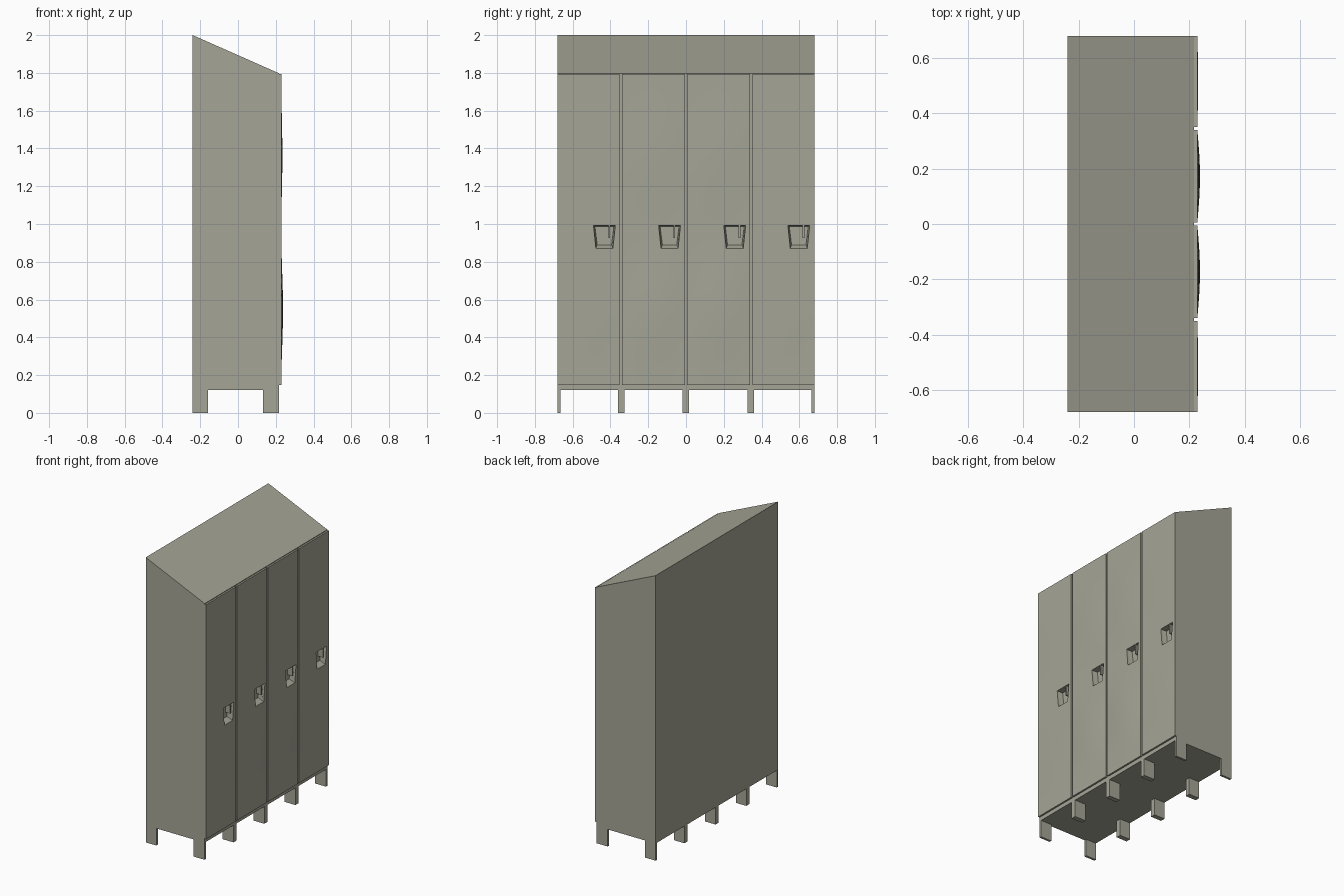
import bpy, bmesh, math

if "Cube" in bpy.data.objects:
    bpy.data.objects.remove(bpy.data.objects["Cube"])

paint = bpy.data.materials.new("warm grey paint")
paint.diffuse_color = (0.375, 0.375, 0.305, 1)
paint.use_nodes = True
paint.node_tree.nodes["Principled BSDF"].inputs["Base Color"].default_value = paint.diffuse_color


def make(name, bm):
    bmesh.ops.recalc_face_normals(bm, faces=bm.faces)
    mesh = bpy.data.meshes.new(name)
    bm.to_mesh(mesh)
    bm.free()
    ob = bpy.data.objects.new(name, mesh)
    mesh.materials.append(paint)
    bpy.context.collection.objects.link(ob)
    return ob


def box_bm(x0, x1, y0, y1, z0, z1):
    bm = bmesh.new()
    bmesh.ops.create_cube(bm, size=1)
    for v in bm.verts:
        v.co = (x1 if v.co.x > 0 else x0, y1 if v.co.y > 0 else y0, z1 if v.co.z > 0 else z0)
    return bm


def loft(name, rings):
    """Closed solid through rings of equal point count."""
    bm = bmesh.new()
    rows = [[bm.verts.new(p) for p in r] for r in rings]
    n = len(rows[0])
    for a, b in zip(rows, rows[1:]):
        for i in range(n):
            bm.faces.new((a[i], a[(i + 1) % n], b[(i + 1) % n], b[i]))
    bm.faces.new(rows[0])
    bm.faces.new(rows[-1])
    return make(name, bm)


def cut(target, cutter):
    mod = target.modifiers.new("cut", 'BOOLEAN')
    mod.operation = 'DIFFERENCE'
    mod.solver = 'EXACT'
    mod.object = cutter
    bpy.ops.object.select_all(action='DESELECT')
    bpy.context.view_layer.objects.active = target
    target.select_set(True)
    bpy.ops.object.modifier_apply(modifier=mod.name)


def pocket_ring(x, yc, top, bottom, z0, z1):
    return [(x, yc - top, z1), (x, yc + top, z1), (x, yc + bottom, z0), (x, yc - bottom, z0)]


# cabinet body with sloping roof
profile = [(-0.24, 0.12), (0.217, 0.12), (0.217, 1.798), (-0.24, 2.0)]
body = loft("locker_body", [[(x, y, z) for x, z in profile] for y in (-0.68, 0.68)])

# doors: gently bulged sheets, each with a recessed latch pocket
doors = [(-0.68, -0.351, -0.432, 0.003), (-0.339, -0.006, -0.087, 0.011),
         (0.006, 0.339, 0.258, 0.011), (0.351, 0.68, 0.597, 0.003)]
Z0, Z1 = 0.148, 1.793
for i, (y0, y1, yc, bulge) in enumerate(doors, 1):
    bm = box_bm(0.21, 0.229, y0, y1, Z0, Z1)
    for axis, lo, hi, n in ((1, y0, y1, 8), (2, Z0, Z1, 20)):
        for k in range(1, n):
            co, no = [0, 0, 0], [0, 0, 0]
            co[axis], no[axis] = lo + (hi - lo) * k / n, 1
            bmesh.ops.bisect_plane(bm, geom=bm.verts[:] + bm.edges[:] + bm.faces[:],
                                   plane_co=co, plane_no=no)
    for v in bm.verts:
        if v.co.x > 0.22:
            t = (v.co.z - Z0) / (Z1 - Z0)
            u = (v.co.y - y0) / (y1 - y0)
            v.co.x += bulge * math.sin(math.pi * u) * math.sin(2 * math.pi * t) ** 2 * (1 - 0.6 * t)
    bmesh.ops.triangulate(bm, faces=bm.faces[:])
    door = make(f"door_{i}", bm)

    cutter = loft("pocket_cutter", [pocket_ring(0.26, yc, 0.058, 0.045, 0.87, 0.993),
                                    pocket_ring(0.226, yc, 0.058, 0.045, 0.87, 0.993),
                                    pocket_ring(0.190, yc, 0.050, 0.038, 0.89, 0.987)])
    cut(door, cutter)
    cut(body, cutter)
    bpy.data.objects.remove(cutter)
    bpy.context.view_layer.objects.active = door
    bpy.ops.object.select_all(action='DESELECT')
    door.select_set(True)
    bpy.ops.object.shade_smooth_by_angle(angle=math.radians(25))

    # latch lug inside the pocket
    make(f"latch_{i}", box_bm(0.185, 0.226, yc + 0.021, yc + 0.030, 0.925, 0.993))

# legs, front and back rows
for j, (y0, y1) in enumerate([(-0.68, -0.664), (-0.36, -0.326), (-0.018, 0.016),
                              (0.326, 0.36), (0.664, 0.68)], 1):
    make(f"back_leg_{j}", box_bm(-0.24, -0.158, y0, y1, 0, 0.122))
    make(f"front_leg_{j}", box_bm(0.132, 0.217, y0, y1, 0, 0.122))
